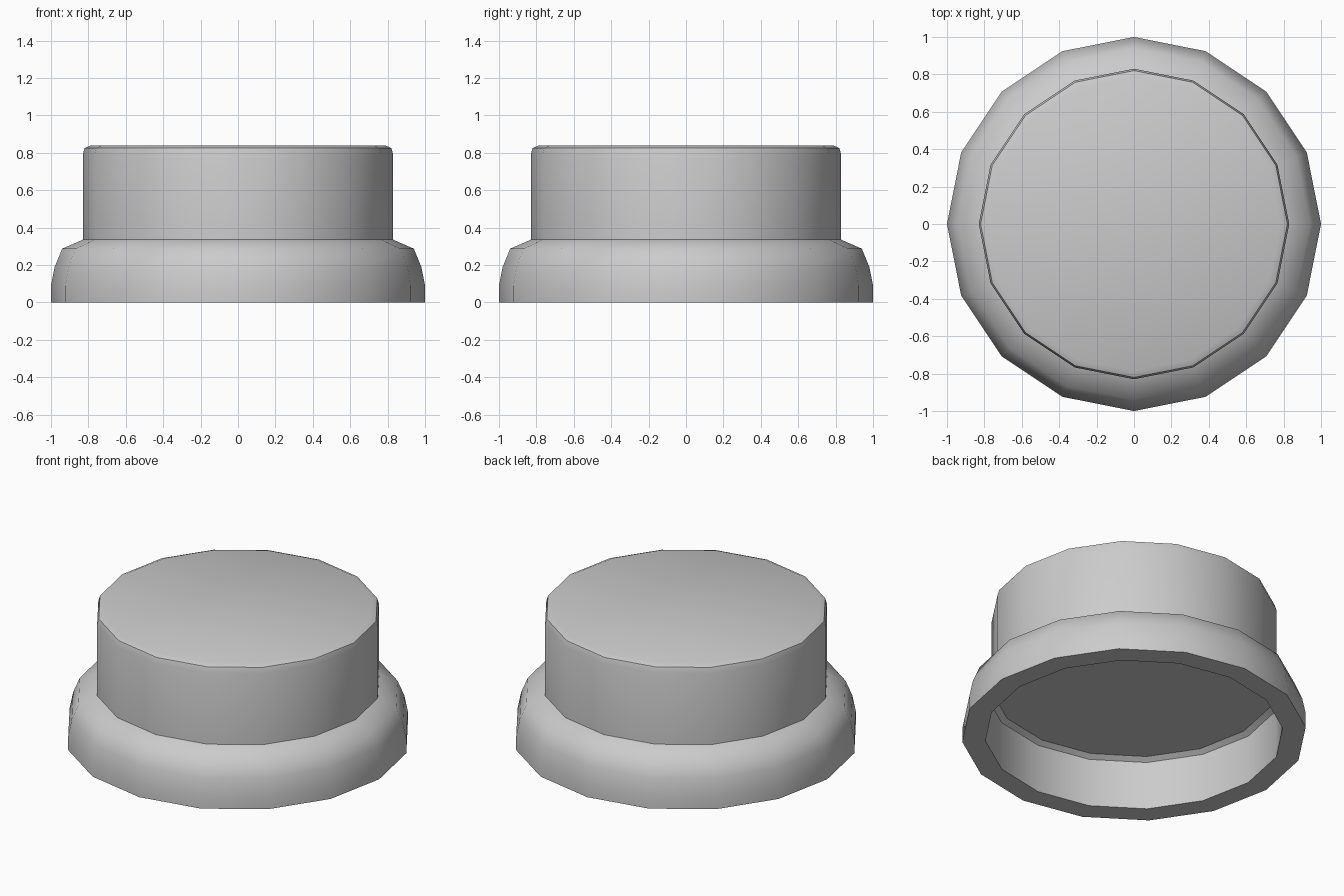
import bpy, bmesh, math

if "Cube" in bpy.data.objects:
    bpy.data.objects.remove(bpy.data.objects["Cube"])

SIDES = 16


def lathe(name, profile, closed=False, caps=False):
    """Spin a (radius, z) profile into a 16-sided body."""
    bm = bmesh.new()
    rings = []
    for r, z in profile:
        rings.append([bm.verts.new((r * math.cos(2 * math.pi * i / SIDES),
                                    r * math.sin(2 * math.pi * i / SIDES), z))
                      for i in range(SIDES)])
    pairs = list(zip(rings, rings[1:]))
    if closed:
        pairs.append((rings[-1], rings[0]))
    for a, b in pairs:
        for i in range(SIDES):
            j = (i + 1) % SIDES
            bm.faces.new((a[i], a[j], b[j], b[i]))
    if caps:
        bm.faces.new(rings[0][::-1])
        bm.faces.new(rings[-1])
    bmesh.ops.recalc_face_normals(bm, faces=bm.faces[:])
    mesh = bpy.data.meshes.new(name)
    bm.to_mesh(mesh)
    bm.free()
    obj = bpy.data.objects.new(name, mesh)
    bpy.context.collection.objects.link(obj)
    bpy.ops.object.select_all(action='DESELECT')
    obj.select_set(True)
    bpy.context.view_layer.objects.active = obj
    bpy.ops.object.shade_smooth_by_angle(angle=math.radians(50))
    return obj


# Flared ring skirt, open underneath
lathe("base_ring", [(0.865, 0), (1.0, 0), (1.0, 0.09), (0.98, 0.19),
                    (0.94, 0.287), (0.83, 0.335), (0.865, 0.31)], closed=True)

# Round drum with a softened top edge and a flat floor inside the ring
lathe("upper_drum", [(0.83, 0.33), (0.83, 0.79), (0.82, 0.825),
                     (0.785, 0.84)], caps=True)
